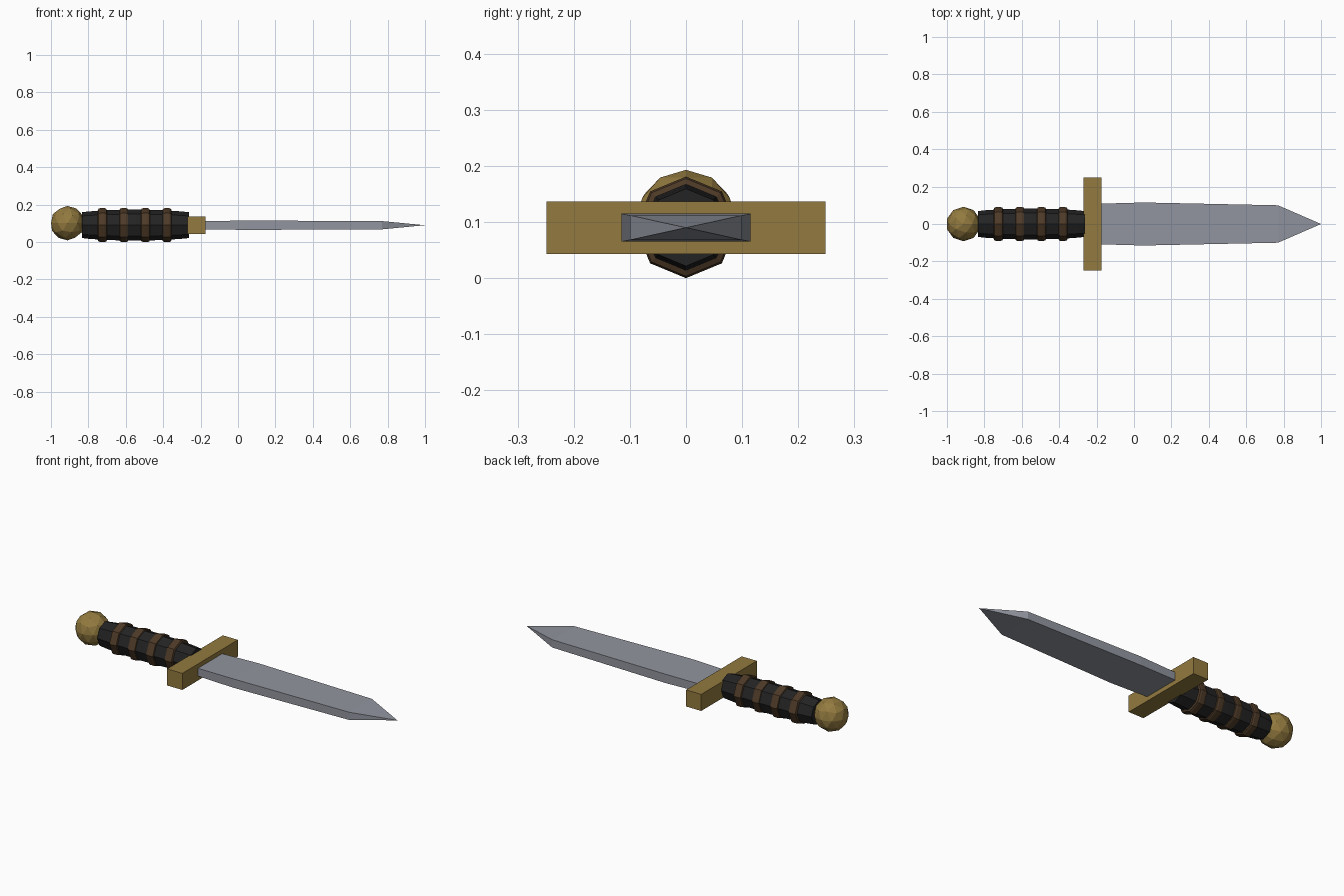
import bpy, bmesh, math
from mathutils import Matrix

if "Cube" in bpy.data.objects:
    bpy.data.objects.remove(bpy.data.objects["Cube"])


def material(name, rgb):
    m = bpy.data.materials.new(name)
    m.diffuse_color = (*rgb, 1)
    m.use_nodes = True
    m.node_tree.nodes["Principled BSDF"].inputs["Base Color"].default_value = m.diffuse_color
    return m


gold = material("aged_gold", (0.29, 0.195, 0.05))
steel = material("steel", (0.285, 0.30, 0.345))
leather = material("black_leather", (0.017, 0.017, 0.018))
brown = material("brown_binding", (0.075, 0.042, 0.02))


def finish(name, bm, mat):
    bmesh.ops.recalc_face_normals(bm, faces=bm.faces)
    mesh = bpy.data.meshes.new(name)
    bm.to_mesh(mesh)
    bm.free()
    mesh.materials.append(mat)
    ob = bpy.data.objects.new(name, mesh)
    bpy.context.collection.objects.link(ob)
    return ob


def loft(name, rings, mat, tip=None):
    """Skin a row of cross-sections along x, closing with a cap or a point."""
    bm = bmesh.new()
    rows = [[bm.verts.new(p) for p in ring] for ring in rings]
    n = len(rows[0])
    for a, b in zip(rows, rows[1:]):
        for i in range(n):
            j = (i + 1) % n
            bm.faces.new((a[i], a[j], b[j], b[i]))
    bm.faces.new(rows[0])
    if tip:
        t = bm.verts.new(tip)
        for i in range(n):
            bm.faces.new((rows[-1][i], rows[-1][(i + 1) % n], t))
    else:
        bm.faces.new(rows[-1])
    return finish(name, bm, mat)


AXIS_Z = 0.0905


def octagon(x, r):
    return [(x, r * math.sin(k * math.pi / 4), AXIS_Z + r * math.cos(k * math.pi / 4))
            for k in range(8)]


def rectangle(x, hy, hz):
    return [(x, sy * hy, 0.09 + sz * hz)
            for sy, sz in ((-1, -1), (1, -1), (1, 1), (-1, 1))]


# Blade: flat bar with a slight belly, ending in a point
loft("blade", [rectangle(-0.20, 0.108, 0.022), rectangle(0.05, 0.115, 0.025),
               rectangle(0.77, 0.10, 0.022)], steel, tip=(1.0, 0, 0.09))

# Crossguard
loft("crossguard", [rectangle(-0.27, 0.249, 0.047),
                    rectangle(-0.175, 0.249, 0.047)], gold)

# Grip: barrel-shaped eight-sided handle
loft("grip", [octagon(x, r) for x, r in
              ((-0.835, 0.069), (-0.80, 0.073), (-0.70, 0.080), (-0.545, 0.083),
               (-0.40, 0.080), (-0.30, 0.073), (-0.262, 0.069))], leather)

# Binding rings
for i in range(4):
    x = -0.725 + 0.115 * i
    loft(f"binding_ring_{i + 1}", [octagon(x + dx, r) for dx, r in
         ((-0.025, 0.078), (-0.021, 0.087), (-0.012, 0.0905),
          (0.012, 0.0905), (0.021, 0.087), (0.025, 0.078))], brown)

# Faceted pommel
bm = bmesh.new()
bmesh.ops.create_icosphere(bm, subdivisions=2, radius=0.092,
                           matrix=Matrix.Translation((-0.912, 0, 0.101)))
finish("pommel", bm, gold)
